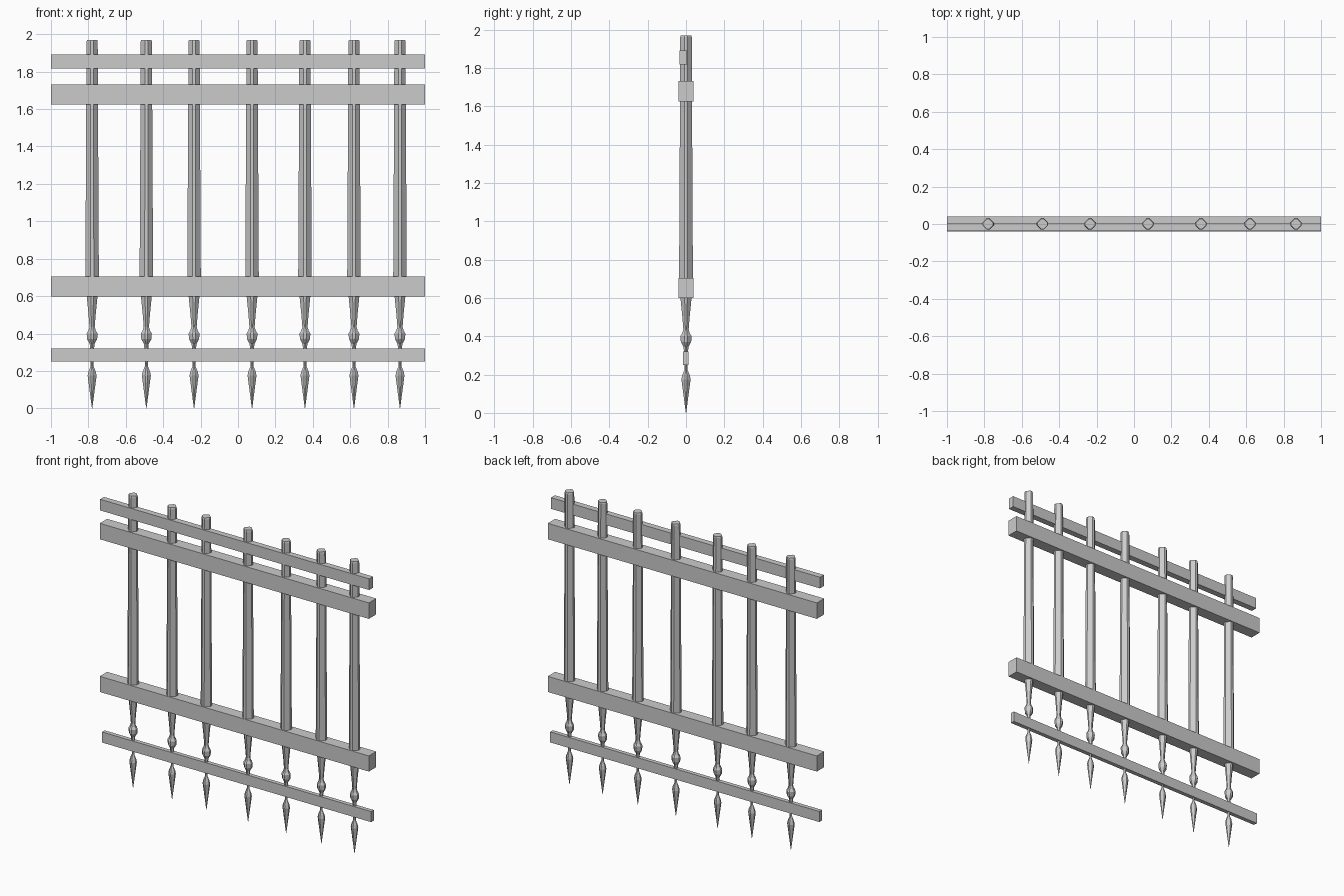
import bpy, bmesh

if "Cube" in bpy.data.objects:
    bpy.data.objects.remove(bpy.data.objects["Cube"])

def make_object(name, bm):
    bmesh.ops.recalc_face_normals(bm, faces=bm.faces)
    mesh = bpy.data.meshes.new(name)
    bm.to_mesh(mesh)
    bm.free()
    obj = bpy.data.objects.new(name, mesh)
    bpy.context.collection.objects.link(obj)
    return obj

def rail(name, y0, y1, z0, z1):
    bm = bmesh.new()
    bmesh.ops.create_cube(bm, size=1)
    for v in bm.verts:
        v.co.x *= 2
        v.co.y = y0 if v.co.y < 0 else y1
        v.co.z = z0 if v.co.z < 0 else z1
    return make_object(name, bm)

# Diamond section with chamfered corners
C = 0.25
SECTION = [(1, -C), (1, C), (C, 1), (-C, 1), (-1, C), (-1, -C), (-C, -1), (C, -1)]

# Picket profile from spear tip to top: (radius, height)
PROFILE = [(0.001, 0.0), (0.024, 0.175), (0.020, 0.195), (0.008, 0.225),
           (0.009, 0.30), (0.013, 0.345), (0.027, 0.37), (0.029, 0.40),
           (0.020, 0.415), (0.014, 0.435), (0.019, 0.50), (0.029, 0.60),
           (0.036, 0.66), (0.036, 0.72), (0.031, 1.70), (0.030, 1.96), (0.027, 1.97)]

def picket(name, x):
    bm = bmesh.new()
    rings = [[bm.verts.new((x + r * u, r * v, z)) for u, v in SECTION] for r, z in PROFILE]
    for a, b in zip(rings, rings[1:]):
        for i in range(8):
            j = (i + 1) % 8
            bm.faces.new((a[i], a[j], b[j], b[i]))
    bm.faces.new(rings[0][::-1])
    bm.faces.new(rings[-1])
    return make_object(name, bm)

# Unevenly spaced pickets
for i, x in enumerate((-0.78, -0.49, -0.235, 0.075, 0.358, 0.62, 0.866)):
    picket(f"picket_{i + 1}", x)

# Horizontal rails
rail("top_thin_rail", -0.035, 0.006, 1.817, 1.892)
rail("upper_rail", -0.039, 0.039, 1.625, 1.732)
rail("lower_rail", -0.039, 0.039, 0.599, 0.704)
rail("bottom_thin_rail", -0.015, 0.013, 0.25, 0.321)
